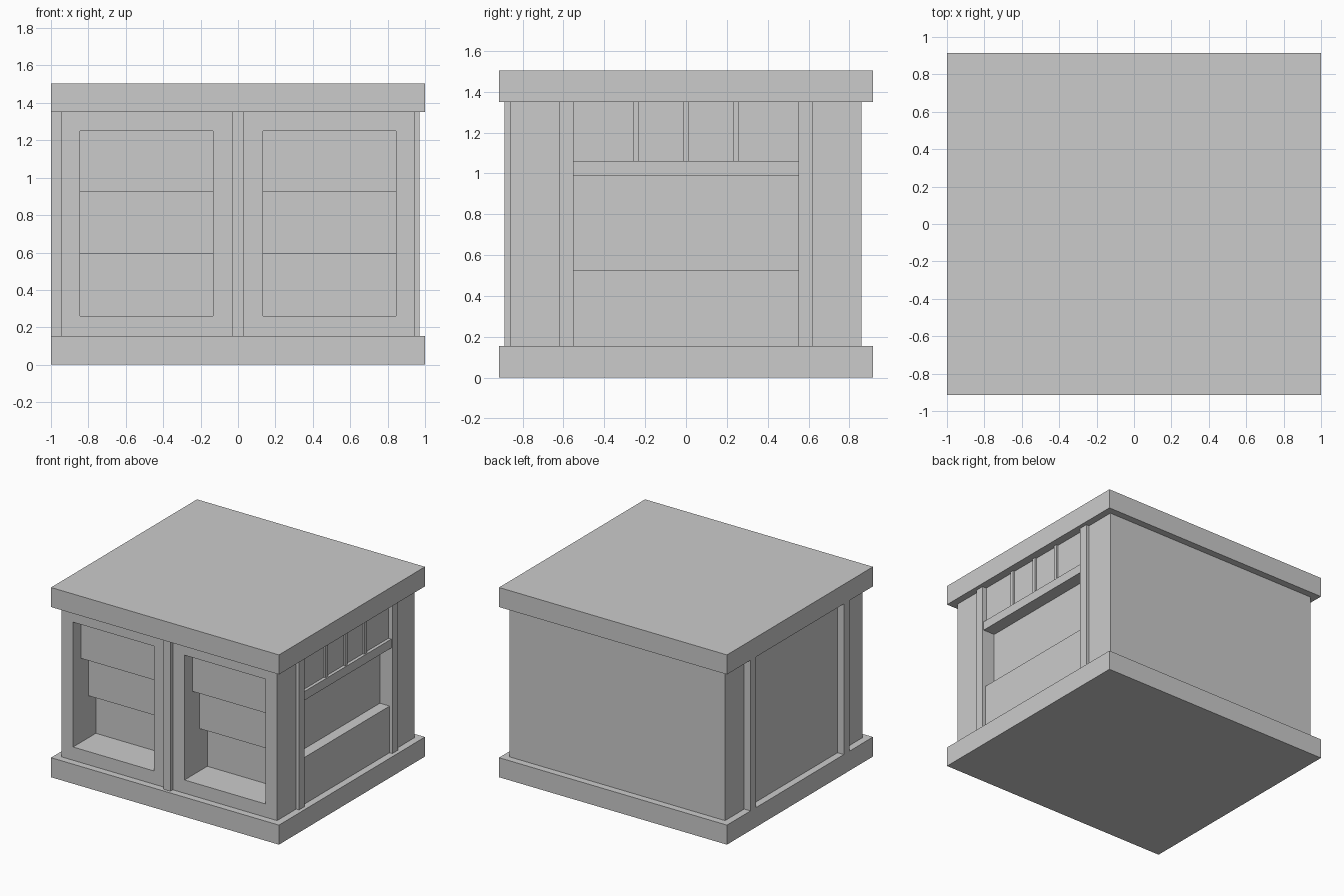
import bpy, bmesh

if "Cube" in bpy.data.objects:
    bpy.data.objects.remove(bpy.data.objects["Cube"])


def extrude_profile(name, profile, x0, x1):
    """Solid made from a (y, z) outline swept along x."""
    bm = bmesh.new()
    face = bm.faces.new([bm.verts.new((x0, y, z)) for y, z in profile])
    result = bmesh.ops.extrude_face_region(bm, geom=[face])
    verts = [v for v in result["geom"] if isinstance(v, bmesh.types.BMVert)]
    bmesh.ops.translate(bm, verts=verts, vec=(x1 - x0, 0, 0))
    bmesh.ops.recalc_face_normals(bm, faces=bm.faces)
    mesh = bpy.data.meshes.new(name)
    bm.to_mesh(mesh)
    bm.free()
    ob = bpy.data.objects.new(name, mesh)
    bpy.context.collection.objects.link(ob)
    return ob


def box(name, x, y, z):
    return extrude_profile(name, [(y[0], z[0]), (y[1], z[0]), (y[1], z[1]), (y[0], z[1])], *x)


def cut(target, cutter):
    cutter.hide_render = True
    cutter.hide_set(True)
    mod = target.modifiers.new(cutter.name, "BOOLEAN")
    mod.operation = "DIFFERENCE"
    mod.solver = "EXACT"
    mod.object = cutter


LOW, HIGH = 0.155, 1.35

# Base and top slabs
box("base_slab", (-1, 1), (-0.915, 0.915), (0, LOW))
box("top_slab", (-1, 1), (-0.915, 0.915), (HIGH, 1.505))

# Main body
body = box("body", (-0.945, 0.945), (-0.86, 0.86), (LOW - 0.02, HIGH + 0.02))

# Front openings, stepping deeper towards the bottom
steps = [(-1.0, 0.26), (-0.575, 0.26), (-0.575, 0.595), (-0.67, 0.595),
         (-0.67, 0.925), (-0.76, 0.925), (-0.76, 1.25), (-1.0, 1.25)]
for side, x0, x1 in (("left", -0.845, -0.133), ("right", 0.133, 0.845)):
    cut(body, extrude_profile(f"{side}_opening_cutter", steps, x0, x1))

# Right side: open shelf recess and the shallow bays above it
cut(body, box("shelf_recess_cutter", (0.86, 1.1), (-0.55, 0.55), (0.525, 1.02)))
cut(body, box("bay_cutter", (0.935, 1.1), (-0.55, 0.55), (1.03, HIGH)))
box("side_shelf", (0.86, 0.96), (-0.55, 0.55), (0.99, 1.06))
for i, y in enumerate((-0.245, 0.0, 0.243)):
    box(f"bay_divider_{i + 1}", (0.93, 0.95), (y - 0.014, y + 0.014), (1.06, HIGH))

# Upright posts
box("front_post", (-0.03, 0.03), (-0.89, -0.85), (LOW, HIGH))
for label, y0, y1 in (("front", -0.62, -0.55), ("back", 0.55, 0.62)):
    box(f"right_{label}_post", (0.94, 0.97), (y0, y1), (LOW, HIGH))
    box(f"left_{label}_post", (-1.0, -0.94), (y0, y1), (LOW, HIGH))
